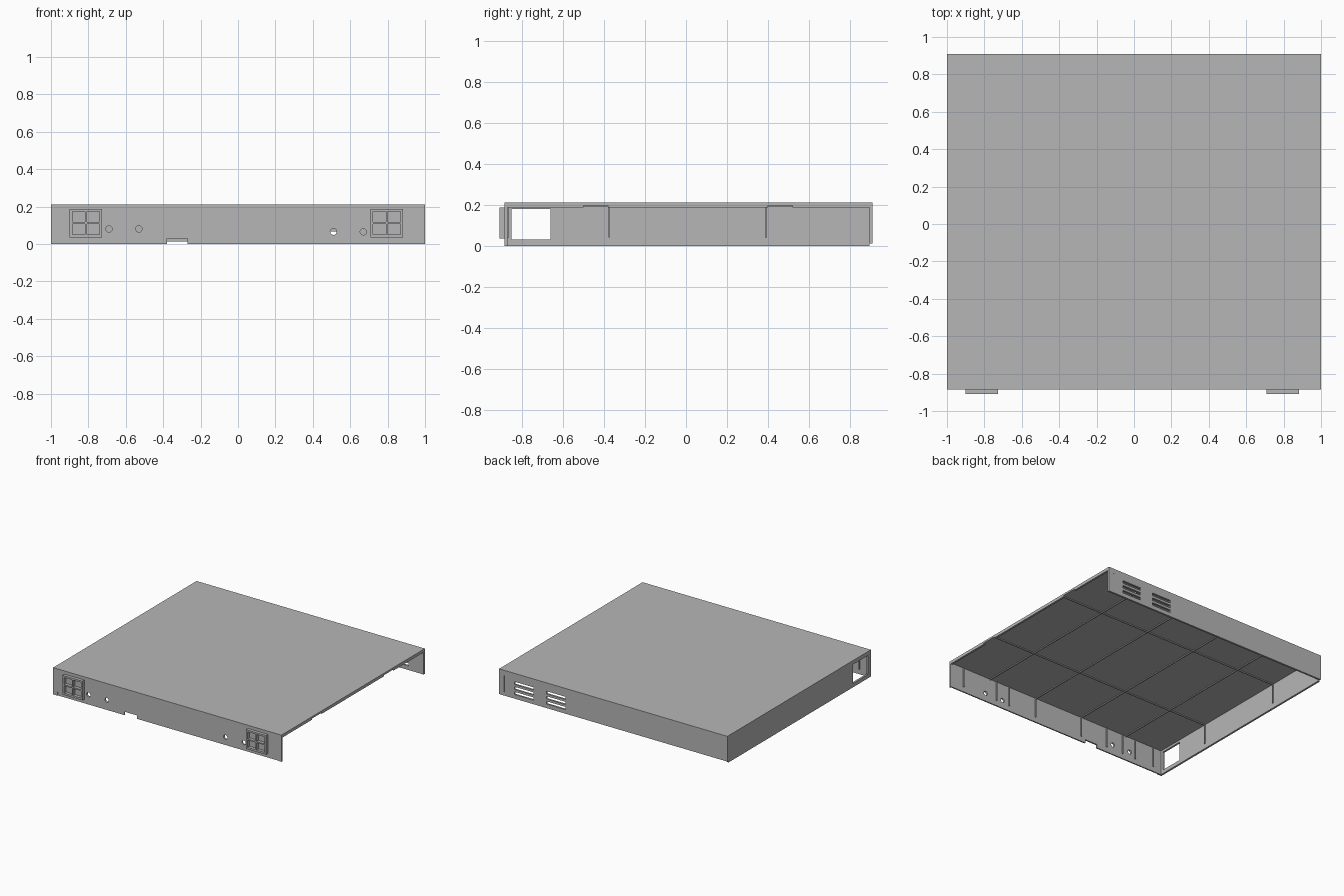
import bpy
import bmesh
from mathutils import Matrix, Vector

old = bpy.data.objects.get("Cube")
if old:
    bpy.data.objects.remove(old, do_unlink=True)

grey = bpy.data.materials.new("sheet_metal_grey")
grey.use_nodes = True
COLOR = (0.47, 0.47, 0.47, 1)
grey.diffuse_color = COLOR
grey.node_tree.nodes["Principled BSDF"].inputs["Base Color"].default_value = COLOR

# Outer limits of the cover
FRONT, BACK, TOP, T = -0.885, 0.91, 0.212, 0.015
RIGHT, LEFT = -1.0, 1.0
UNDER = TOP - T


def add_box(bm, x, y, z):
    """Box from three (low, high) ranges."""
    size = Vector((x[1] - x[0], y[1] - y[0], z[1] - z[0]))
    mid = Vector((x[0] + x[1], y[0] + y[1], z[0] + z[1])) / 2
    bmesh.ops.create_cube(bm, size=1, matrix=Matrix.Translation(mid) @ Matrix.Diagonal(size).to_4x4())


def add_rod(bm, x, z, radius):
    """Round cutter running through the front wall."""
    turn = Matrix.Rotation(1.570796, 4, 'X')
    bmesh.ops.create_cone(bm, cap_ends=True, segments=24, radius1=radius, radius2=radius,
                          depth=0.1, matrix=Matrix.Translation((x, FRONT, z)) @ turn)


def make(name, bm):
    mesh = bpy.data.meshes.new(name)
    bm.to_mesh(mesh)
    bm.free()
    mesh.materials.append(grey)
    obj = bpy.data.objects.new(name, mesh)
    bpy.context.collection.objects.link(obj)
    return obj


def boxes(name, ranges):
    bm = bmesh.new()
    for r in ranges:
        add_box(bm, *r)
    return make(name, bm)


def cut(obj, bm):
    """Subtract the shapes in bm, then drop the cutter."""
    cutter = make("cutter", bm)
    cutter.hide_render = True
    mod = obj.modifiers.new("openings", 'BOOLEAN')
    mod.operation = 'DIFFERENCE'
    mod.solver = 'EXACT'
    mod.object = cutter
    bpy.context.view_layer.objects.active = obj
    bpy.ops.object.modifier_apply(modifier=mod.name)
    bpy.data.objects.remove(cutter, do_unlink=True)


# Top plate
boxes("top_plate", [((RIGHT, LEFT), (FRONT, BACK), (UNDER, TOP))])

# Shallow lip on the open side, raised at two notches
edges = [FRONT + T, -0.5, -0.38, 0.4, 0.52, BACK - T]
boxes("open_side_lip", [((LEFT - T, LEFT), (edges[i], edges[i + 1]), (0.188, UNDER)) for i in (0, 2, 4)])

# Front wall with round holes, a stepped bottom strip and a cable notch
front = boxes("front_wall", [((RIGHT, LEFT), (FRONT, FRONT + T), (0, UNDER))])
bm = bmesh.new()
for x, z in ((-0.69, 0.08), (-0.53, 0.08), (0.51, 0.065), (0.67, 0.065)):
    add_rod(bm, x, z, 0.017)
cut(front, bm)
bm = bmesh.new()
add_box(bm, (-0.96, 0.985), (FRONT - 0.1, FRONT + 0.005), (-0.1, 0.03))
cut(front, bm)
bm = bmesh.new()
add_box(bm, (-0.38, -0.27), (FRONT - 0.1, FRONT + 0.1), (-0.1, 0.028))
cut(front, bm)

# Back wall with two banks of vent slots
back = boxes("back_wall", [((RIGHT, LEFT), (BACK - T, BACK), (0.012, UNDER))])
bm = bmesh.new()
for x in (0.42, 0.70):
    for z in (0.055, 0.095, 0.135):
        add_box(bm, (x, x + 0.167), (BACK - 0.1, BACK + 0.1), (z - 0.011, z + 0.011))
cut(back, bm)
bm = bmesh.new()
add_box(bm, (0.95, 0.957), (BACK - 0.004, BACK + 0.1), (0.04, 0.17))
cut(back, bm)

# Right wall with a rectangular window
side = boxes("right_wall", [((RIGHT, RIGHT + T), (FRONT + T, BACK - T), (0, UNDER))])
bm = bmesh.new()
add_box(bm, (RIGHT - 0.1, RIGHT + 0.1), (-0.85, -0.66), (0.03, 0.18))
cut(side, bm)

# Thin stiffening ribs under the top and down the inner walls
R, D = 0.004, 0.008
inner_x, inner_y = (RIGHT + T, LEFT - T), (FRONT + T, BACK - T)
rib_x, rib_y = (-0.65, -0.23, 0.2, 0.63), (-0.375, 0.39)
ribs = [((x - R, x + R), inner_y, (UNDER - D, UNDER)) for x in rib_x]
ribs += [(inner_x, (y - R, y + R), (UNDER - D, UNDER)) for y in rib_y]
boxes("top_ribs", ribs)
boxes("side_ribs", [((RIGHT + T, RIGHT + T + D), (y - R, y + R), (0.04, UNDER)) for y in rib_y])
boxes("front_ribs", [((x - R, x + R), (FRONT + T, FRONT + T + D), (0.04, UNDER))
                     for x in (-0.91, -0.74, -0.62, -0.47, -0.23, 0.2, 0.45, 0.57, 0.88)])

# Port blocks: a frame with a cross bar, leaving four recessed openings
for name, cx in (("right_port_block", -0.813), ("left_port_block", 0.795)):
    lo, hi, y = cx - 0.087, cx + 0.087, (-0.91, FRONT)
    bars = [((a, b), y, (0.035, 0.187)) for a, b in ((lo, lo + 0.014), (cx - 0.005, cx + 0.005), (hi - 0.014, hi))]
    bars += [((lo + 0.014, hi - 0.014), y, z) for z in ((0.035, 0.05), (0.107, 0.117), (0.173, 0.187))]
    boxes(name, bars)
